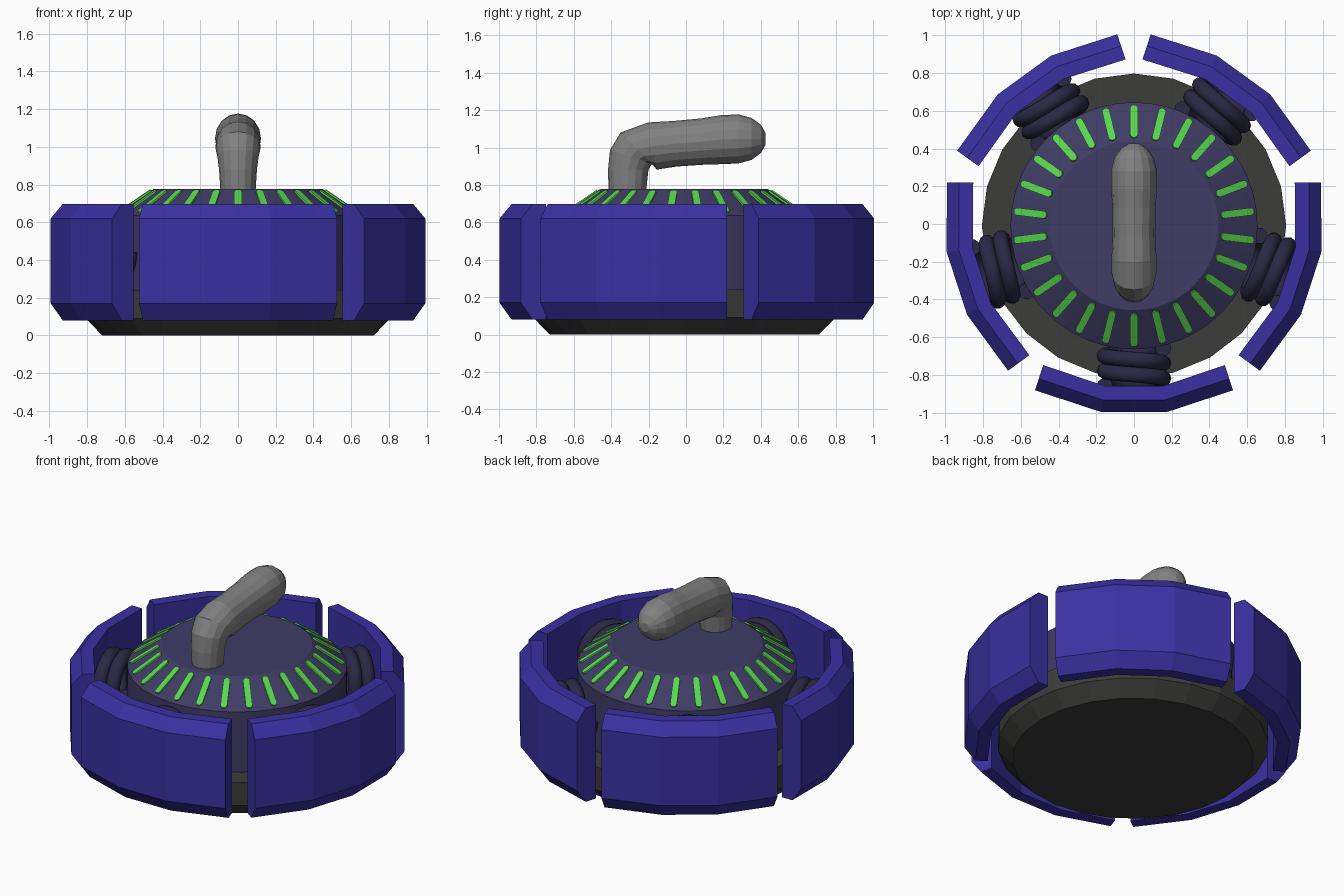
import bpy, bmesh, math
from mathutils import Matrix, Vector

if "Cube" in bpy.data.objects:
    bpy.data.objects.remove(bpy.data.objects["Cube"], do_unlink=True)

CENTRE = Matrix.Translation((0, -0.009, 0))


def material(name, rgb):
    m = bpy.data.materials.new(name)
    m.use_nodes = True
    m.diffuse_color = (*rgb, 1)
    m.node_tree.nodes["Principled BSDF"].inputs["Base Color"].default_value = (*rgb, 1)
    return m


INDIGO = material("indigo", (0.043, 0.03, 0.36))
NAVY = material("navy", (0.05, 0.045, 0.13))
CHARCOAL = material("charcoal", (0.045, 0.045, 0.043))
RUBBER = material("dark_rubber", (0.024, 0.022, 0.058))
GREY = material("grey", (0.22, 0.22, 0.22))
GREEN = material("green", (0.1, 0.68, 0.08))


def finish(name, bm, mat, smooth=None):
    bmesh.ops.recalc_face_normals(bm, faces=bm.faces)
    mesh = bpy.data.meshes.new(name)
    bm.to_mesh(mesh)
    bm.free()
    mesh.materials.append(mat)
    mesh.transform(CENTRE)
    ob = bpy.data.objects.new(name, mesh)
    bpy.context.collection.objects.link(ob)
    if smooth:
        bpy.ops.object.select_all(action="DESELECT")
        ob.select_set(True)
        bpy.context.view_layer.objects.active = ob
        bpy.ops.object.shade_smooth_by_angle(angle=math.radians(smooth))
    return ob


def loft(bm, rings):
    """Skin a list of closed rings and cap both ends."""
    loops = [[bm.verts.new(p) for p in ring] for ring in rings]
    for a, b in zip(loops, loops[1:]):
        for i in range(len(a)):
            j = (i + 1) % len(a)
            bm.faces.new((a[i], a[j], b[j], b[i]))
    bm.faces.new(loops[0])
    bm.faces.new(loops[-1])


def circle(r, z, sides):
    steps = [math.tau * i / sides for i in range(sides)]
    return [(r * math.sin(a), r * math.cos(a), z) for a in steps]


def turned(name, profile, sides, mat, smooth=None):
    bm = bmesh.new()
    loft(bm, [circle(r, z, sides) for r, z in profile])
    return finish(name, bm, mat, smooth)


# Base plate and domed body
turned("base", [(0.72, 0), (0.807, 0.09), (0.807, 0.24)], 24, CHARCOAL)
turned("body", [(0.655, 0.23), (0.655, 0.637), (0.448, 0.777)], 48, NAVY, 25)

# Five bumper panels, each a bent bar with a chamfered outer side
SECTION = [(0.14, 0.08), (0.065, 0.08), (0, 0.17), (0, 0.62), (0.065, 0.697), (0.14, 0.697)]
CORNERS = [((-0.525, -0.873), 18), ((-0.175, -0.988), 9), ((0.175, -0.988), -9), ((0.525, -0.873), -18)]


def panel_ring(corner, degrees):
    a = math.radians(degrees)
    inward = Vector((math.sin(a), math.cos(a)))
    return [(*(Vector(corner) + inward * d), z) for d, z in SECTION]


for k in range(5):
    bm = bmesh.new()
    loft(bm, [panel_ring(c, d) for c, d in CORNERS])
    bm.transform(Matrix.Rotation(math.tau * k / 5, 4, "Z"))
    finish(f"bumper_panel_{k + 1}", bm, INDIGO)


# Coil spring behind each panel
def coil(start, end, turns, radius, tube, steps=24, sides=10):
    rings = []
    total = int(turns * steps)
    for i in range(total + 1):
        a = -math.tau * i / steps
        out = Vector((math.cos(a), 0, math.sin(a)))
        y = -(start + (end - start) * i / total)
        mid = out * radius + Vector((0, y, 0.44))
        ring = [math.tau * j / sides for j in range(sides)]
        rings.append([mid + out * tube * math.cos(t) + Vector((0, tube * math.sin(t), 0)) for t in ring])
    return rings


for k in range(5):
    bm = bmesh.new()
    loft(bm, coil(0.65, 0.85, 2.5, 0.155, 0.043))
    bm.transform(Matrix.Rotation(math.tau * k / 5, 4, "Z"))
    finish(f"spring_{k + 1}", bm, RUBBER, 45)


# Rounded light strips around the sloping shoulder
def pill(half_length, r, height):
    outline = []
    for end in (1, -1):
        for i in range(7):
            a = math.pi * i / 6 - math.pi / 2
            outline.append((end * (half_length + r * math.cos(a)), end * r * math.sin(a)))
    return [[(x, y, z) for x, y in outline] for z in (-0.01, height)]


bm = bmesh.new()
slope = math.atan2(0.14, 0.207)
for k in range(26):
    one = bmesh.new()
    loft(one, pill(0.085, 0.02, 0.009))
    place = Matrix.Translation((0.55, 0, 0.708)) @ Matrix.Rotation(slope, 4, "Y")
    one.transform(Matrix.Rotation(math.pi / 2 + math.tau * k / 26, 4, "Z") @ place)
    part = bpy.data.meshes.new("strip")
    one.to_mesh(part)
    one.free()
    bm.from_mesh(part)
    bpy.data.meshes.remove(part)
finish("light_strips", bm, GREEN)

# Bent handle: y, z, lean of the ring in degrees, radius
PATH = [(-0.305, 0.76, 0, 0.1), (-0.3, 0.88, 0, 0.108), (-0.285, 0.95, 18, 0.118),
        (-0.25, 0.99, 45, 0.128), (-0.17, 1.008, 80, 0.128), (-0.05, 1.02, 86, 0.122),
        (0.1, 1.032, 86, 0.124), (0.2, 1.042, 88, 0.131), (0.29, 1.046, 90, 0.131),
        (0.36, 1.046, 90, 0.112), (0.41, 1.046, 90, 0.075), (0.435, 1.046, 90, 0.03)]


def handle_ring(y, z, lean, r):
    a = math.radians(lean)
    up = Vector((0, -math.cos(a), math.sin(a)))
    steps = [math.tau * i / 16 for i in range(16)]
    return [Vector((0.93 * r * math.cos(t), y, z)) + up * r * math.sin(t) for t in steps]


bm = bmesh.new()
loft(bm, [handle_ring(*p) for p in PATH])
finish("handle", bm, GREY)
